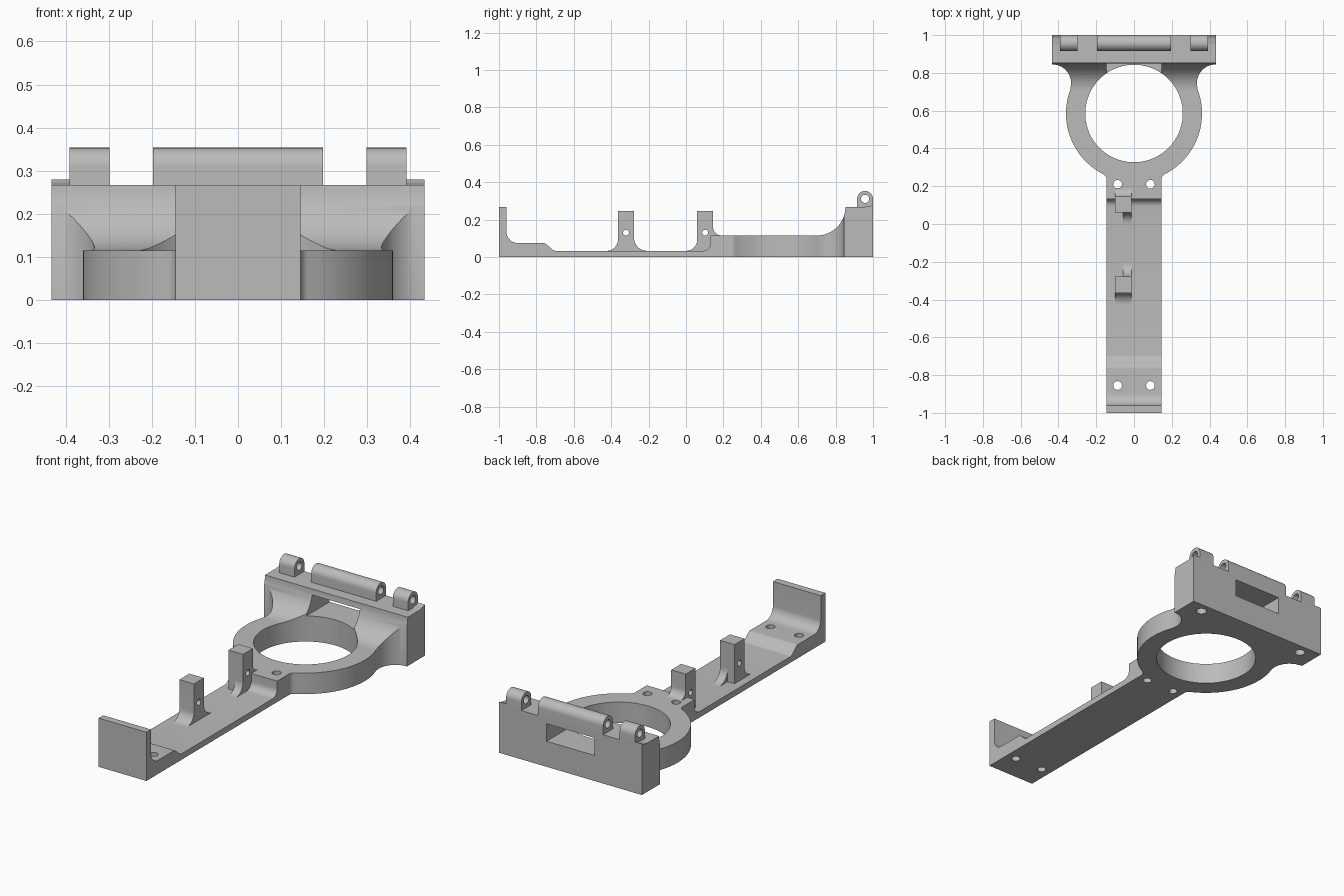
import bpy, bmesh
from math import cos, sin, radians

cube = bpy.data.objects.get("Cube")
if cube:
    bpy.data.objects.remove(cube, do_unlink=True)

grey = bpy.data.materials.new("plain grey")
grey.use_nodes = True
GREY = (0.5, 0.5, 0.5, 1)
grey.diffuse_color = GREY
grey.node_tree.nodes["Principled BSDF"].inputs["Base Color"].default_value = GREY


def arc(cx, cy, r, start, end, n=16):
    """Points on a circular arc, angles in degrees."""
    angles = [radians(start + (end - start) * i / n) for i in range(n + 1)]
    return [(cx + r * cos(a), cy + r * sin(a)) for a in angles]


def prism(name, points, axis, low, high):
    """Extrude a closed profile along x (y, z points) or z (x, y points)."""
    place = (lambda p, t: (t, p[0], p[1])) if axis == "x" else (lambda p, t: (p[0], p[1], t))
    bm = bmesh.new()
    ends = [[bm.verts.new(place(p, t)) for p in points] for t in (low, high)]
    for ring in ends:
        bm.faces.new(ring)
    count = len(points)
    for i in range(count):
        j = (i + 1) % count
        bm.faces.new((ends[0][i], ends[0][j], ends[1][j], ends[1][i]))
    bmesh.ops.recalc_face_normals(bm, faces=bm.faces)
    mesh = bpy.data.meshes.new(name)
    bm.to_mesh(mesh)
    bm.free()
    mesh.materials.append(grey)
    obj = bpy.data.objects.new(name, mesh)
    bpy.context.collection.objects.link(obj)
    return obj


def rod(cx, cy, r, axis, low, high, n=32):
    return prism("cutter", arc(cx, cy, r, 0, 360, n)[:-1], axis, low, high)


def select(obj):
    bpy.ops.object.select_all(action="DESELECT")
    obj.select_set(True)
    bpy.context.view_layer.objects.active = obj


def combine(obj, other, operation="DIFFERENCE"):
    mod = obj.modifiers.new("cut", "BOOLEAN")
    mod.operation, mod.object, mod.solver = operation, other, "EXACT"
    select(obj)
    bpy.ops.object.modifier_apply(modifier=mod.name)
    bpy.data.objects.remove(other, do_unlink=True)


def smooth(obj):
    select(obj)
    bpy.ops.object.shade_smooth_by_angle(angle=radians(30))


# Body: side profile trimmed by the plan outline
side = [(-1, 0), (1, 0), (1, 0.267)]
side += arc(0.70, 0.267, 0.152, 0, -90)
side += [(0.132, 0.115)]
side += arc(0.092, 0.073, 0.04, 0, -90, 8)
side += arc(-0.695, 0.063, 0.03, -90, -135, 6)
side += arc(-0.765, 0.045, 0.03, 45, 90, 6)
side += arc(-0.90, 0.135, 0.06, -90, -180, 10)
side += [(-0.96, 0.267), (-1, 0.267)]
body = prism("body", side, "x", -0.6, 0.6)

half = [(0.145, -1.1)]
half += arc(0.175, 0.236, 0.03, 180, 116.6, 6)
half += arc(0, 0.585, 0.36, -63.4, 20.3, 32)[1:]
half += arc(0.433, 0.745, 0.10, 200.3, 90, 14)[1:]
half += [(0.433, 1.1)]
outline = half + [(-x, y) for x, y in reversed(half)]
combine(body, prism("outline", outline, "z", -0.1, 0.5), "INTERSECT")

# Large ring opening, rear window and screw holes
combine(body, rod(0, 0.585, 0.258, "z", -0.1, 0.5, 96))
window = [(0.70, 0.14), (1.1, 0.14), (1.1, 0.236), (0.70, 0.236)]
combine(body, prism("window", window, "x", -0.145, 0.145))
for sx in (-1, 1):
    for y in (0.21, -0.855):
        combine(body, rod(sx * 0.087, y, 0.023, "z", -0.1, 0.5, 24))
    combine(body, rod(sx * 0.335, 0.945, 0.027, "z", -0.1, 0.18, 24))
smooth(body)

# Hinge knuckles with a pin hole along x
knuckle = [(0.915, 0.255)] + [(1.0, 0.255)] + arc(0.9575, 0.311, 0.0425, 0, 180, 20)
for name, low, high in (("centre_knuckle", -0.197, 0.197),
                        ("left_knuckle", 0.298, 0.391),
                        ("right_knuckle", -0.391, -0.298)):
    part = prism(name, knuckle, "x", low, high)
    combine(part, rod(0.9575, 0.311, 0.022, "x", -0.6, 0.6))
    smooth(part)

# Low raised lips at the outer ends of the hinge
for name, low, high in (("left_lip", 0.391, 0.433), ("right_lip", -0.433, -0.391)):
    prism(name, [(0.95, 0.26), (1, 0.26), (1, 0.28), (0.985, 0.273), (0.95, 0.267)],
          "x", low, high)

# Posts: a wide foot fillet on one side, a narrow one on the other
TOP, HOLE_Z = 0.247, 0.13


def post(name, back, front, wide_dir, wide_floor, wide_r, narrow_r):
    wide_face, narrow_face = (front, back) if wide_dir < 0 else (back, front)

    def foot(face, direction, floor, r):
        curve = arc(0, 0, r, 180, 270, 10)
        return [(face + direction * (r + u), floor + r + v) for u, v in curve]

    shape = [(narrow_face, 0.01), (narrow_face, TOP), (wide_face, TOP)]
    shape += foot(wide_face, wide_dir, wide_floor, wide_r)
    shape += [(wide_face + wide_dir * wide_r, 0.01)]
    part = prism(name, shape, "x", -0.10, -0.012)
    combine(part, rod((front + back) / 2, HOLE_Z, 0.016, "x", -0.3, 0.3, 24))
    smooth(part)
    gusset = foot(narrow_face, -wide_dir, 0.033, narrow_r)
    gusset += [(narrow_face - wide_dir * narrow_r, 0.01), (narrow_face, 0.01)]
    smooth(prism(name + "_gusset", gusset, "x", -0.058, -0.012))


post("front_post", -0.278, -0.364, -1, 0.033, 0.06, 0.07)
post("rear_post", 0.145, 0.06, 1, 0.115, 0.045, 0.06)
